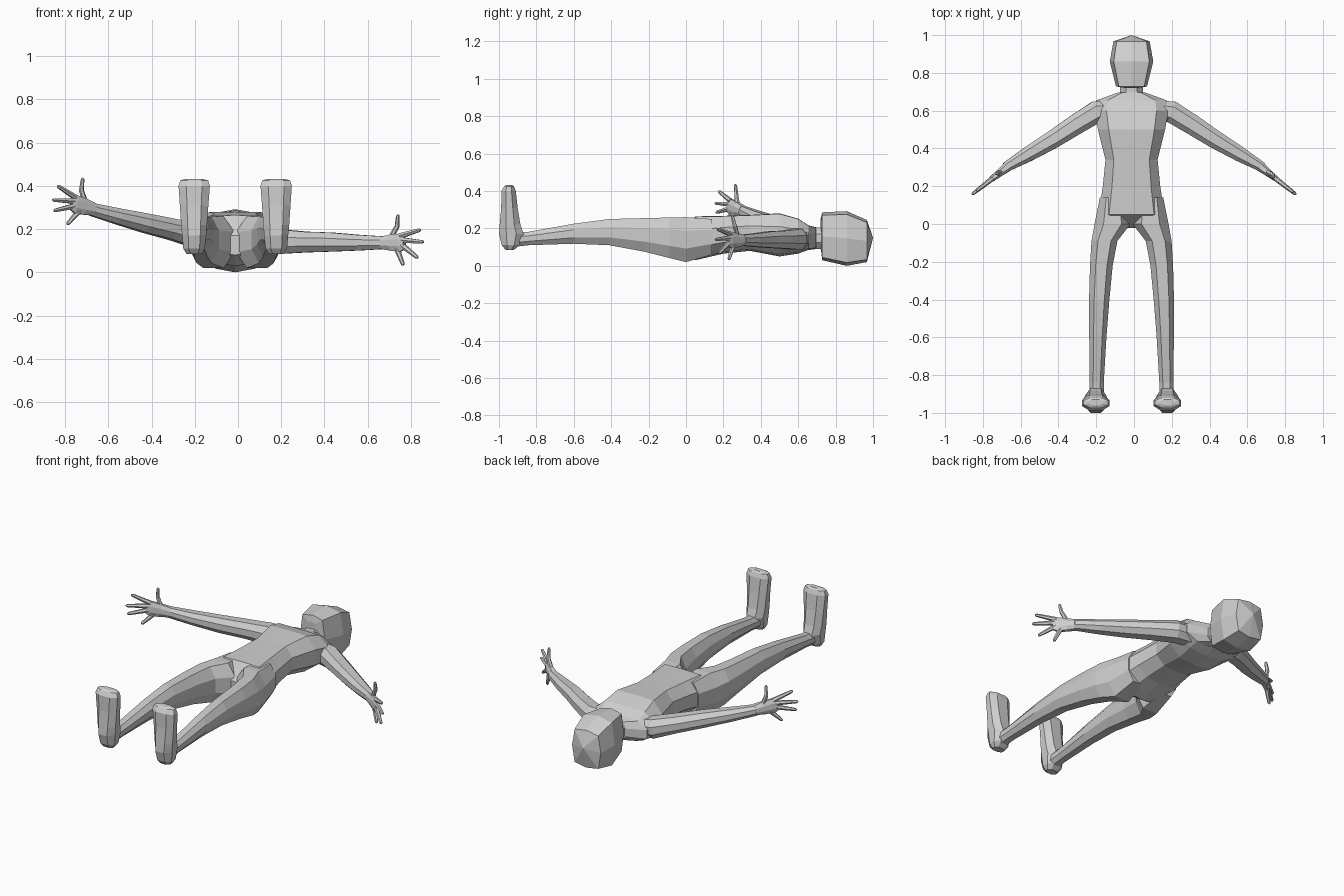
import bpy, bmesh
from mathutils import Vector

if "Cube" in bpy.data.objects:
    bpy.data.objects.remove(bpy.data.objects["Cube"])

CX = -0.013  # body midline
grey = bpy.data.materials.new("light_grey")
grey.diffuse_color = (0.62, 0.62, 0.62, 1)
grey.use_nodes = True
grey.node_tree.nodes["Principled BSDF"].inputs["Base Color"].default_value = grey.diffuse_color

# Cross-section outlines, in half-widths
CHAMFER = [(1, -.4), (1, .4), (.68, 1), (0, 1.02), (-.68, 1), (-1, .4), (-1, -.4),
           (-.6, -.9), (0, -1), (.6, -.9)]
LIMB = [(1, -.4), (1, .4), (.5, 1), (-.5, 1), (-1, .4), (-1, -.4), (-.5, -1), (.5, -1)]
BLOCK = [(1, 0), (.82, .88), (0, 1), (-.82, .88), (-1, 0), (-.82, -.88), (0, -1), (.82, -.88)]
HEX = [(1, 0), (.5, .87), (-.5, .87), (-1, 0), (-.5, -.87), (.5, -.87)]


def loft(name, rings, shape):
    """Skin a row of rings, each (centre, half-vector u, half-vector v)."""
    bm = bmesh.new()
    rows = [[bm.verts.new(Vector(c) + Vector(u) * a + Vector(v) * b) for a, b in shape]
            for c, u, v in rings]
    n = len(shape)
    for r0, r1 in zip(rows, rows[1:]):
        for i in range(n):
            j = (i + 1) % n
            bm.faces.new((r0[i], r0[j], r1[j], r1[i]))
    bm.faces.new(rows[0])
    bm.faces.new(rows[-1])
    bmesh.ops.remove_doubles(bm, verts=bm.verts, dist=0.0005)
    bmesh.ops.recalc_face_normals(bm, faces=bm.faces)
    mesh = bpy.data.meshes.new(name)
    bm.to_mesh(mesh)
    bm.free()
    mesh.materials.append(grey)
    ob = bpy.data.objects.new(name, mesh)
    bpy.context.collection.objects.link(ob)
    return ob


def along_y(name, rows, shape):
    """Rows of (y, x_min, x_max, z_min, z_max)."""
    return loft(name, [(((a + b) / 2, y, (lo + hi) / 2), ((b - a) / 2, 0, 0),
                        (0, 0, (hi - lo) / 2)) for y, a, b, lo, hi in rows], shape)


def tube(name, rows, shape):
    """Rows of (centre, half side, half height), square to the path."""
    pts = [Vector(r[0]) for r in rows]
    rings = []
    for i, (c, s, h) in enumerate(rows):
        d = (pts[min(i + 1, len(pts) - 1)] - pts[max(i - 1, 0)]).normalized()
        side = Vector((0, 0, 1)).cross(Vector((d.x, d.y, 0))).normalized()
        rings.append((c, side * s, d.cross(side) * h))
    return loft(name, rings, shape)


def centred(rows):
    return [(y, CX - w, CX + w, lo, hi) for y, w, lo, hi in rows]


# Trunk, neck and head
along_y("torso", centred([
    (-.02, .04, .08, .17), (.05, .175, .03, .262), (.2, .152, .065, .265),
    (.34, .138, .08, .27), (.5, .178, .05, .278), (.6, .195, .065, .25),
    (.655, .185, .085, .215), (.695, .075, .09, .205)]), CHAMFER)
along_y("neck", centred([(.66, .075, .085, .21), (.7, .06, .09, .205),
                         (.76, .06, .085, .205)]), LIMB)
along_y("head", centred([(.72, .03, .1, .25), (.728, .082, .03, .286), (.86, .115, 0, .292),
                         (.967, .096, .02, .245), (1, 0, .15, .15)]), BLOCK)

# Legs and upright feet
LEG = [(.14, .03, .168, .06, .25), (0, .005, .196, .02, .26), (-.09, .075, .212, .042, .258),
       (-.22, .1, .22, .075, .255), (-.41, .118, .225, .11, .25), (-.6, .133, .224, .118, .225),
       (-.84, .147, .222, .11, .182), (-.93, .147, .225, .1, .175)]
FOOT = [(.085, .155, .225, -.965, -.92), (.11, .14, .24, -.985, -.89),
        (.17, .134, .245, -1, -.868), (.22, .13, .25, -.996, -.885),
        (.31, .124, .256, -.988, -.9), (.4, .117, .262, -.987, -.91),
        (.425, .125, .254, -.972, -.92), (.432, .15, .23, -.96, -.93)]
for side, s in (("left", -1), ("right", 1)):
    along_y(side + "_leg", [(y, CX + s * a, CX + s * b, lo, hi) for y, a, b, lo, hi in LEG], LIMB)
    loft(side + "_foot", [((CX + s * (a + b) / 2, (c + d) / 2, z), ((b - a) / 2, 0, 0),
                           (0, (d - c) / 2, 0)) for z, a, b, c, d in FOOT], LIMB)

# Arms: (x, y, half side, half height), with a height for each side
ARM = [(.11, .605, .05, .055), (.2, .593, .058, .056), (.31, .525, .054, .048),
       (.43, .447, .048, .044), (.56, .37, .04, .036), (.68, .3, .026, .029)]
HEIGHTS = {"left": (.16, .172, .2, .228, .26, .292), "right": (.145, .142, .14, .14, .137, .137)}
# Finger tips: (x, z) for thumb, index, middle, ring and little finger
TIPS = {"left": [(.72, .437), (.835, .4), (.858, .335), (.852, .285), (.79, .222)],
        "right": [(.742, .267), (.845, .197), (.858, .14), (.832, .066), (.765, .032)]}
BASES = [(.705, .02), (.752, .032), (.76, .012), (.757, -.01), (.735, -.027)]
NAMES = ["thumb", "index_finger", "middle_finger", "ring_finger", "little_finger"]


def hand_y(x):
    return .295 - (x - .68) * .78


for side, s in (("left", -1), ("right", 1)):
    hs = HEIGHTS[side]
    tube(side + "_arm", [((s * x, y, z), a, h) for (x, y, a, h), z in zip(ARM, hs)], LIMB)
    rise = .025 if side == "left" else 0
    zw = hs[-1]
    tube(side + "_palm", [((s * x, hand_y(x), zw + rise * (x - .67) / .09), a, h)
                          for x, a, h in ((.67, .026, .029), (.71, .02, .037),
                                          (.75, .015, .042), (.77, .01, .03))], LIMB)
    # Fingers fan out in the upright plane of the hand
    for i, (name, (bx, bz), (tx, tz)) in enumerate(zip(NAMES, BASES, TIPS[side])):
        base = Vector((s * bx, hand_y(bx), zw + rise * (bx - .67) / .09 + bz))
        tip = Vector((s * tx, hand_y(tx), tz))
        mid = base.lerp(tip, .5)
        if i == 0:
            mid.x += s * .012
        axis = (tip - base).normalized()
        flat = Vector((s * .62, .78, 0)).normalized()
        flat = (flat - axis * flat.dot(axis)).normalized()
        across = axis.cross(flat)
        loft(side + "_" + name, [(p, flat * r, across * r) for p, r in
                                 ((base, .014), (mid, .0115), (base.lerp(tip, .93), .009),
                                  (tip, .004))], HEX)
